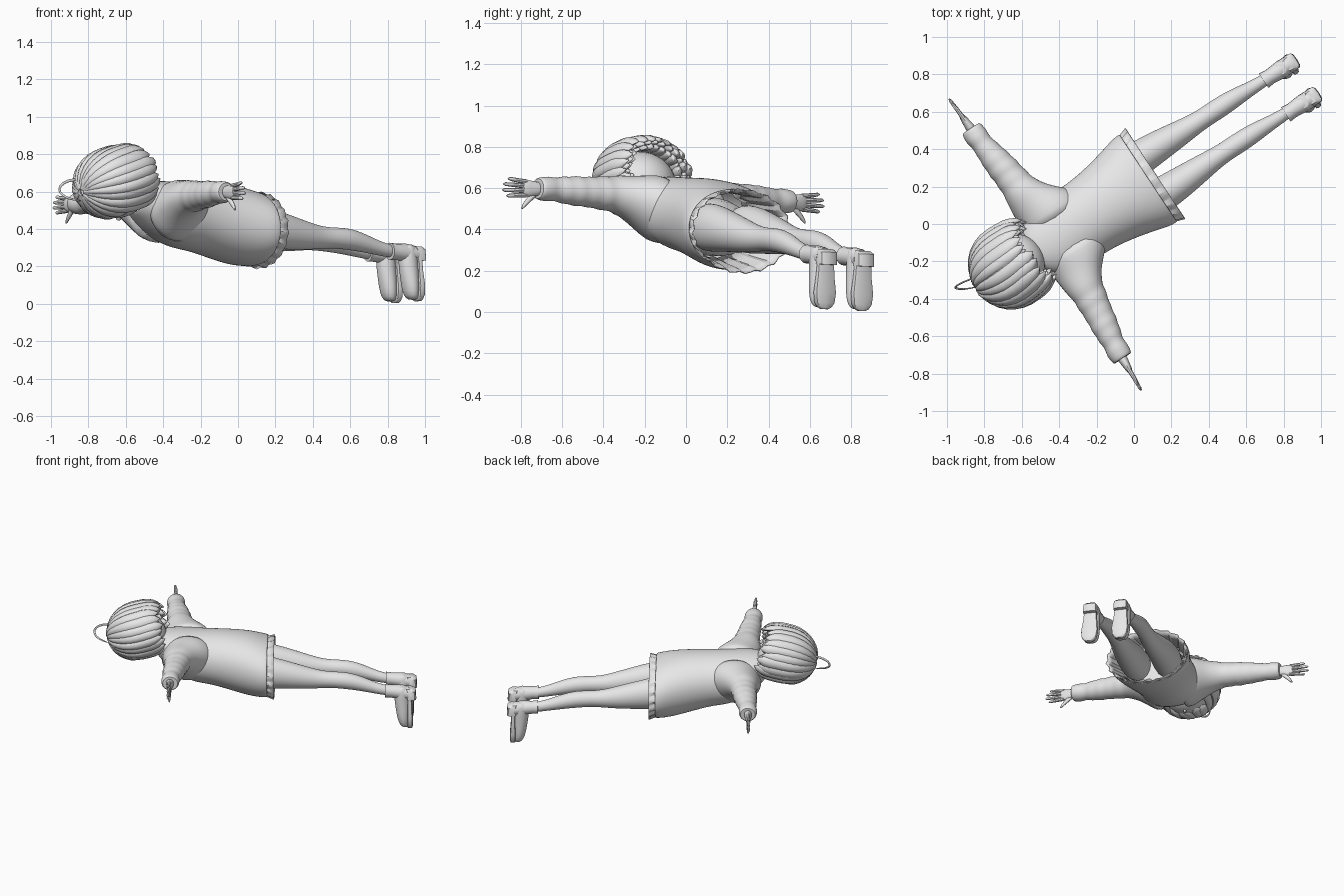
import bpy, bmesh, random
from math import sin, cos, pi, radians
from mathutils import Vector, Matrix

random.seed(4)
if "Cube" in bpy.data.objects:
    bpy.data.objects.remove(bpy.data.objects["Cube"])

grey = bpy.data.materials.new("plain_grey")
grey.use_nodes = True
grey.diffuse_color = (0.8, 0.8, 0.8, 1)
grey.node_tree.nodes["Principled BSDF"].inputs["Base Color"].default_value = (0.8, 0.8, 0.8, 1)

# Body frame: x across the shoulders, y from head to feet, z towards the back
FRAME = (Matrix.Translation((-0.08, 0.122, 0)) @ Matrix.Rotation(radians(-56.6), 4, "Z")
         @ Matrix.Rotation(-0.043, 4, "Y"))
X, Y, Z = Vector((1, 0, 0)), Vector((0, 1, 0)), Vector((0, 0, 1))


def finish(name, bm, subsurf=0, thick=0, angle=40):
    bmesh.ops.recalc_face_normals(bm, faces=bm.faces)
    mesh = bpy.data.meshes.new(name)
    bm.to_mesh(mesh)
    bm.free()
    mesh.materials.append(grey)
    mesh.shade_smooth()
    mesh.set_sharp_from_angle(angle=radians(angle))
    ob = bpy.data.objects.new(name, mesh)
    bpy.context.collection.objects.link(ob)
    ob.matrix_world = FRAME
    if thick:
        ob.modifiers.new("Thickness", "SOLIDIFY").thickness = thick
    if subsurf:
        mod = ob.modifiers.new("Smooth", "SUBSURF")
        mod.levels = mod.render_levels = subsurf
    return ob


def tube(name, rows, up=Z, axis=None, n=16, caps=True, side=1, pleat=0, power=1, **opts):
    """Skin rings (x, y, z, half width, half height) along a path."""
    bm = bmesh.new()
    pts = [Vector(r[:3]) for r in rows]
    rings = []
    for i, row in enumerate(rows):
        t = axis or (pts[min(i + 1, len(pts) - 1)] - pts[max(i - 1, 0)]).normalized()
        u = up[i] if isinstance(up, list) else up
        v = (u - t * u.dot(t)).normalized()
        w = t.cross(v)
        ring = []
        for j in range(n):
            ang = 2 * pi * j / n
            k = 1 + pleat * (j % 3 - 1)
            c, s = cos(ang), sin(ang)
            c, s = (abs(q) ** power * (1 if q > 0 else -1) for q in (c, s))
            p = pts[i] + w * (row[3] * c * k) + v * (row[4] * s * k)
            ring.append(bm.verts.new((p.x * side, p.y, p.z)))
        rings.append(ring)
    for a, b in zip(rings, rings[1:]):
        for j in range(n):
            bm.faces.new((a[j], a[(j + 1) % n], b[(j + 1) % n], b[j]))
    if caps:
        bm.faces.new(rings[0])
        bm.faces.new(rings[-1])
    return finish(name, bm, **opts)


def ball(name, centre, radii):
    bm = bmesh.new()
    bmesh.ops.create_uvsphere(bm, u_segments=32, v_segments=20, radius=1)
    bmesh.ops.transform(bm, matrix=Matrix.Translation(centre) @ Matrix.Diagonal((*radii, 1)),
                        verts=bm.verts)
    return finish(name, bm)


# Loose sweater, open at the hem
tube("sweater_body", [
    (0, -.555, .56, .08, .07), (0, -.52, .55, .15, .1), (0, -.43, .51, .215, .15),
    (0, -.30, .475, .215, .18), (0, -.19, .468, .21, .185), (0, -.05, .445, .228, .205),
    (0, .08, .42, .26, .215), (0, .16, .405, .283, .205), (0, .20, .40, .283, .2)],
    axis=Y, n=24, caps=False, power=.95, subsurf=2, thick=.008)
tube("neck", [(0, -.66, .59, .06, .06), (0, -.48, .55, .08, .07)], axis=Y, subsurf=1)

# Pleated skirt and hips under the sweater
tube("pleated_skirt", [(0, .0, .43, .2, .17), (0, .10, .41, .235, .18),
                       (0, .19, .397, .268, .188), (0, .242, .392, .285, .203)],
     axis=Y, n=60, caps=False, pleat=.025, thick=.006, angle=10)
tube("hips", [(0, -.12, .43, .17, .14), (0, 0, .41, .21, .15), (0, .1, .4, .2, .13)],
     axis=Y, subsurf=1)

for side, tag in ((1, "left"), (-1, "right")):
    # Sleeve blending into the chest, with rumpled folds and a gathered cuff
    rows = [(.06, -.34, .485, .19, .175), (.13, -.34, .497, .183, .163),
            (.18, -.35, .515, .167, .142), (.22, -.37, .53, .145, .122),
            (.27, -.392, .548, .117, .103)]
    for i in range(11):
        f = i / 10
        fold = .004 * (-1) ** i + random.uniform(-.003, .003)
        rows.append((.32 + .35 * f, -.403 - .042 * f, .558 + .01 * f,
                     .097 - .04 * f + fold, .09 - .033 * f + fold))
    rows += [(.69, -.446, .567, .064, .06), (.725, -.446, .567, .06, .057),
             (.74, -.446, .567, .054, .05), (.735, -.446, .567, .035, .035)]
    tube(tag + "_sleeve", rows, axis=X, n=20, side=side, subsurf=1)

    # Hand held edge on, fingers fanned
    tube(tag + "_palm", [(.70, -.446, .565, .03, .032), (.75, -.448, .565, .026, .036),
                         (.79, -.45, .565, .02, .044), (.83, -.452, .567, .015, .042)],
         axis=X, side=side, n=12, subsurf=1)
    for k, (spread, reach) in enumerate(((-.032, .91), (-.011, .935), (.011, .93), (.032, .905))):
        base, tip = .565 + spread, .567 + spread * 1.3
        tube(f"{tag}_finger_{k + 1}", [
            (.80, -.451, base, .013, .012), (.86, -.453, (base + tip) / 2, .011, .011),
            (reach - .01, -.457, tip, .008, .009), (reach, -.457, tip, .003, .003)],
            side=side, n=8)
    tube(tag + "_thumb", [(.74, -.45, .55, .016, .018), (.775, -.45, .52, .014, .015),
                          (.81, -.45, .485, .011, .012), (.825, -.45, .463, .004, .004)],
         side=side, n=8, subsurf=1)

    # Leg with a raised calf
    drift = .005 * side
    tube(tag + "_leg", [
        (.105, .02, .41, .1, .12), (.115, .18, .405, .1, .12), (.115, .32, .385, .088, .1),
        (.11, .46, .362, .072, .08), (.107, .56, .35, .058, .062), (.107, .64, .348, .054, .056),
        (.107, .74, .343, .057, .06), (.107, .84, .322, .049, .052),
        (.106 + drift, .95, .287, .035, .037), (.106 + drift, 1.05, .27, .034, .036)],
        axis=Y, side=side, subsurf=2)

    # Boot: ankle shaft, downward foot, platform sole and heel
    fx = .108 + .008 * side
    tube(tag + "_boot_shaft", [(fx, 1.0, .276, .046, .046),
                               (fx, 1.04, .273, .042, .044), (fx, 1.1, .268, .048, .05),
                               (fx, 1.16, .26, .048, .045)], axis=Y, side=side)
    tube(tag + "_boot_foot", [
        (fx, 1.11, .315, .035, .03), (fx, 1.113, .29, .05, .05), (fx, 1.115, .23, .052, .055),
        (fx, 1.12, .16, .054, .052), (fx, 1.125, .09, .059, .045), (fx, 1.13, .035, .05, .036),
        (fx, 1.14, .015, .03, .02)], up=Y, axis=-Z, side=side, subsurf=1)
    tube(tag + "_boot_sole", [
        (fx, 1.168, .24, .045, .014), (fx, 1.168, .17, .05, .016), (fx, 1.17, .09, .06, .02),
        (fx, 1.17, .04, .053, .02), (fx, 1.17, .018, .036, .018), (fx, 1.17, .009, .018, .014)],
        up=Y, axis=-Z, side=side, n=12, power=.5)
    tube(tag + "_boot_heel", [(fx, 1.165, .3, .035, .025), (fx, 1.175, .285, .047, .033),
                              (fx, 1.177, .225, .047, .035)],
         up=Y, axis=-Z, side=side, n=12, power=.5)

# Head, face down, with the crown away from the body
HEAD = Vector((0, -.685, .65))
POLE = Vector((0, -.97, -.25))
BACK = Vector((0, -.25, .97))
ball("head", (0, -.675, .618), (.175, .185, .16))
ball("nose", (0, -.655, .457), (.01, .015, .012))


def hair_point(theta, phi, grow):
    # Past the widest ring the hair hangs with a gentle inward curl
    th = theta if theta < pi / 2 else pi / 2 + (theta - pi / 2) * .55
    ring = X * (.212 * sin(phi)) + BACK * (.176 * cos(phi))
    return HEAD + (POLE * (.212 * cos(theta)) + ring * sin(th)) * grow


def lock(name, phi, end, width, grow):
    rows, ups = [], []
    for i in range(13):
        f = i / 12
        p = hair_point(.1 + (end - .1) * f, phi + .1 * sin(3 * f), grow)
        taper = (.25 + sin(min(f * 1.9, pi / 2)) * .75) * (1 if f < .75 else 1.04 - ((f - .75) / .25) ** 2)
        rows.append((*p, width * taper, .022 * taper))
        ups.append((p - HEAD).normalized())
    tube(name, rows, up=ups, n=8, angle=60)


# Outer locks, with shorter inner layers closing the nape
COUNT = 24
for i in range(COUNT):
    phi = 2 * pi * i / COUNT + random.uniform(-.05, .05)
    if -cos(phi) < .8:
        end = radians(152 + random.uniform(-8, 8))
        lock(f"hair_lock_{i + 1}", phi, end, random.uniform(.034, .042), random.uniform(.98, 1.02))
        lock(f"hair_under_lock_{i + 1}", phi + .12, end + .05, .036, .92)
        lock(f"hair_nape_lock_{i + 1}", phi, end + .1, .036, .8)
    else:
        lock(f"hair_fringe_{i + 1}", phi, radians(88 + random.uniform(-8, 8)), .04, 1.0)

# Curled stray strand at the crown
tube("hair_loop", [(-.05, -.85, .67, .008, .005), (-.07, -.93, .665, .009, .005),
                   (-.075, -.98, .635, .009, .005), (-.07, -.99, .6, .009, .005),
                   (-.04, -.96, .565, .008, .005), (-.01, -.88, .55, .004, .003)],
     up=X, n=8, subsurf=1)
